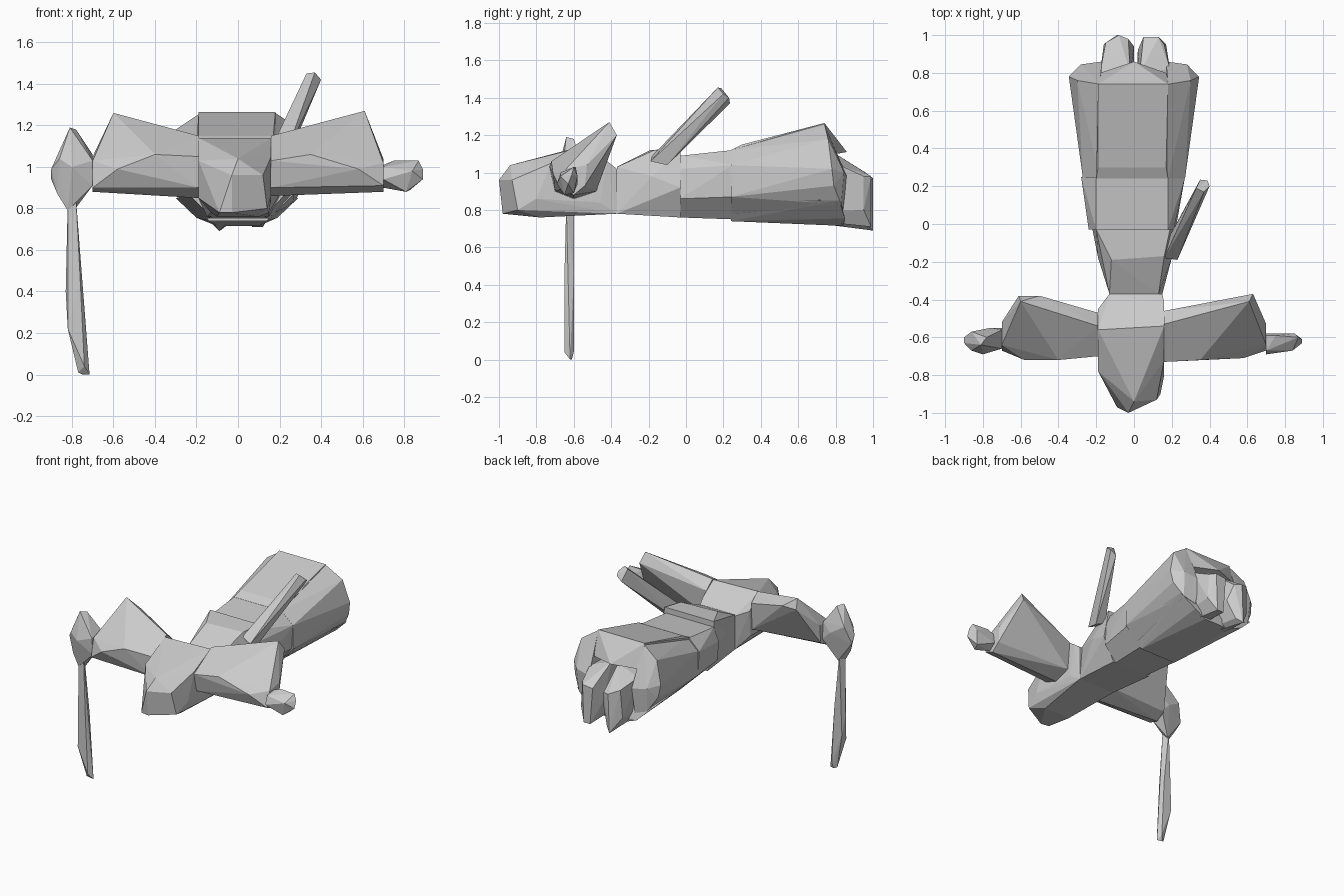
import bpy, bmesh


def hull(name, pts):
    """Flat-faced convex chunk wrapped around a few corner points."""
    bm = bmesh.new()
    for p in pts:
        bm.verts.new(p)
    res = bmesh.ops.convex_hull(bm, input=bm.verts[:])
    loose = {g for g in res["geom_interior"] + res["geom_unused"]
             if isinstance(g, bmesh.types.BMVert) and g.is_valid}
    bmesh.ops.delete(bm, geom=list(loose), context='VERTS')
    bmesh.ops.dissolve_limit(bm, angle_limit=0.03, verts=bm.verts[:], edges=bm.edges[:])
    bmesh.ops.recalc_face_normals(bm, faces=bm.faces[:])
    me = bpy.data.meshes.new(name)
    bm.to_mesh(me)
    bm.free()
    ob = bpy.data.objects.new(name, me)
    bpy.context.collection.objects.link(ob)
    return ob


def flip(pts):
    return [(-x, y, z) for x, y, z in pts]


# Head: wedge with a pointed front
hull("head", [
    (-.13, -.37, 1.02), (.15, -.37, 1.02), (-.13, -.37, .78), (.15, -.37, .78),
    (-.19, -.45, 1.04), (.16, -.42, 1.06), (-.19, -.56, 1.14), (.16, -.54, 1.14),
    (-.19, -.46, .86), (.16, -.46, .84), (-.19, -.78, 1.03), (.16, -.72, 1.05),
    (-.19, -.76, .85), (.16, -.80, .86), (0, -.94, 1.04), (-.03, -1, .96),
    (.12, -.93, .96), (.14, -.90, .80), (-.09, -.97, .78), (-.03, -.98, .78),
    (-.10, -.78, .76), (.10, -.78, .76)])

# Arms with wide sleeves
hull("left_arm", [
    (-.60, -.41, 1.26), (-.61, -.38, 1.19), (-.50, -.38, 1.19),
    (-.19, -.47, 1.09), (-.19, -.54, 1.15), (-.19, -.70, 1.05), (-.19, -.69, .90),
    (-.19, -.60, .85), (-.19, -.48, .90), (-.70, -.52, 1.05), (-.70, -.64, 1.03),
    (-.70, -.67, .90), (-.70, -.60, .88), (-.70, -.53, .92), (-.58, -.72, .99),
    (-.40, -.72, 1.06)])
hull("right_arm", [
    (.61, -.41, 1.27), (.63, -.37, 1.20), (.16, -.46, 1.09), (.16, -.53, 1.15),
    (.16, -.73, 1.03), (.16, -.70, .90), (.16, -.60, .86), (.16, -.48, .90),
    (.70, -.53, 1.04), (.70, -.64, 1.02), (.70, -.67, .91), (.70, -.60, .88),
    (.70, -.54, .93), (.58, -.71, .99), (.35, -.72, 1.06)])

# Hands
hull("left_hand", [
    (-.81, -.64, 1.19), (-.78, -.60, 1.18), (-.70, -.56, 1.06), (-.70, -.66, 1.03),
    (-.70, -.65, .91), (-.70, -.55, .94), (-.80, -.69, 1.0), (-.86, -.67, 1.04),
    (-.90, -.63, .99), (-.90, -.60, .94), (-.86, -.57, 1.06), (-.76, -.55, 1.0),
    (-.82, -.64, .79), (-.79, -.60, .79), (-.87, -.63, .87)])
hull("right_hand", [
    (.70, -.59, 1.01), (.70, -.67, 1.0), (.70, -.69, .94), (.70, -.63, .90),
    (.70, -.58, .94), (.75, -.59, 1.03), (.87, -.60, 1.03), (.85, -.58, .98),
    (.89, -.61, .99), (.89, -.63, .94), (.84, -.67, .98), (.81, -.65, .88),
    (.83, -.60, .89)])

# Blade hanging from the left hand
hull("blade", [
    (-.82, -.64, .84), (-.78, -.64, .84), (-.80, -.60, .84), (-.83, -.63, .40),
    (-.82, -.65, .22), (-.82, -.60, .26), (-.77, -.62, .01), (-.75, -.61, .0),
    (-.715, -.62, .0), (-.74, -.65, .04), (-.74, -.60, .04), (-.76, -.65, .45),
    (-.76, -.60, .45)])

# Rod rising from the back of the torso
hull("back_rod", [
    (.16, -.18, 1.09), (.23, -.19, 1.06), (.24, -.10, 1.04), (.18, -.08, 1.06),
    (.33, .19, 1.45), (.37, .17, 1.455), (.40, .20, 1.42), (.39, .23, 1.40),
    (.35, .235, 1.37), (.32, .16, 1.41)])

# Torso widening from the neck
hull("torso", [
    (-.13, -.37, 1.03), (.13, -.37, 1.03), (-.13, -.37, .78), (.15, -.37, .78),
    (-.12, -.19, 1.12), (.16, -.17, 1.12), (-.20, -.03, 1.13), (.19, -.03, 1.13),
    (-.19, -.18, 1.0), (.20, -.18, .98), (-.22, -.03, .92), (.23, -.03, .92),
    (-.15, -.03, .76), (.15, -.03, .76)])

# Hips
hull("hips", [
    (-.20, -.03, 1.09), (.18, -.03, 1.09), (-.24, -.03, 1.0), (.21, -.03, 1.02),
    (-.23, -.03, .86), (.22, -.03, .86), (-.13, -.03, .76), (.13, -.03, .76),
    (-.20, .25, 1.12), (.18, .25, 1.12), (-.28, .25, 1.04), (.27, .25, 1.04),
    (-.27, .25, .87), (.26, .25, .87), (-.15, .25, .75), (.15, .25, .75)])

# Robe panels around a hollow hem
hull("robe_top", [
    (-.20, .24, 1.12), (.18, .24, 1.12), (-.19, .30, 1.15), (.17, .30, 1.15),
    (-.19, .74, 1.265), (.18, .74, 1.265), (-.19, .77, 1.18), (.18, .77, 1.18),
    (0, .86, 1.11), (-.18, .24, 1.0), (.16, .24, 1.0), (-.18, .80, 1.10),
    (.17, .80, 1.10)])
side = [
    (.18, .24, 1.12), (.27, .24, 1.04), (.27, .24, .87), (.18, .24, .78),
    (.14, .24, .90), (.18, .74, 1.26), (.30, .76, 1.18), (.345, .78, 1.02),
    (.33, .79, .93), (.27, .83, .83), (.18, .84, .80), (.17, .86, .98),
    (.28, .845, 1.0), (.18, .80, 1.12)]
hull("robe_right", side)
hull("robe_left", flip(side))
hull("robe_bottom", [
    (-.26, .24, .86), (.25, .24, .86), (-.14, .24, .74), (.14, .24, .74),
    (-.30, .82, .85), (.29, .82, .85), (-.20, .85, .755), (.19, .85, .755),
    (-.10, .84, .715), (.10, .84, .715), (0, .82, .87)])

# Legs inside the robe, ending in pointed feet
hull("left_leg", [
    (-.15, .30, 1.05), (-.01, .30, 1.05), (-.15, .30, .78), (-.01, .30, .78),
    (-.18, .80, 1.04), (-.02, .80, 1.10), (-.15, .96, 1.0), (-.08, 1.0, .97),
    (-.03, .98, .96), (0, .94, .85), (-.16, .95, .80), (-.09, 1.0, .69),
    (-.05, .97, .72), (-.13, .80, .73)])
hull("right_leg", [
    (.15, .30, 1.05), (.01, .30, 1.05), (.15, .30, .78), (.01, .30, .78),
    (.19, .82, 1.04), (.03, .80, 1.10), (.05, .99, .97), (.13, .99, .98),
    (.16, .95, .98), (.02, .92, .85), (.17, .95, .80), (.07, .99, .71),
    (.12, .99, .71), (.13, .80, .73)])
